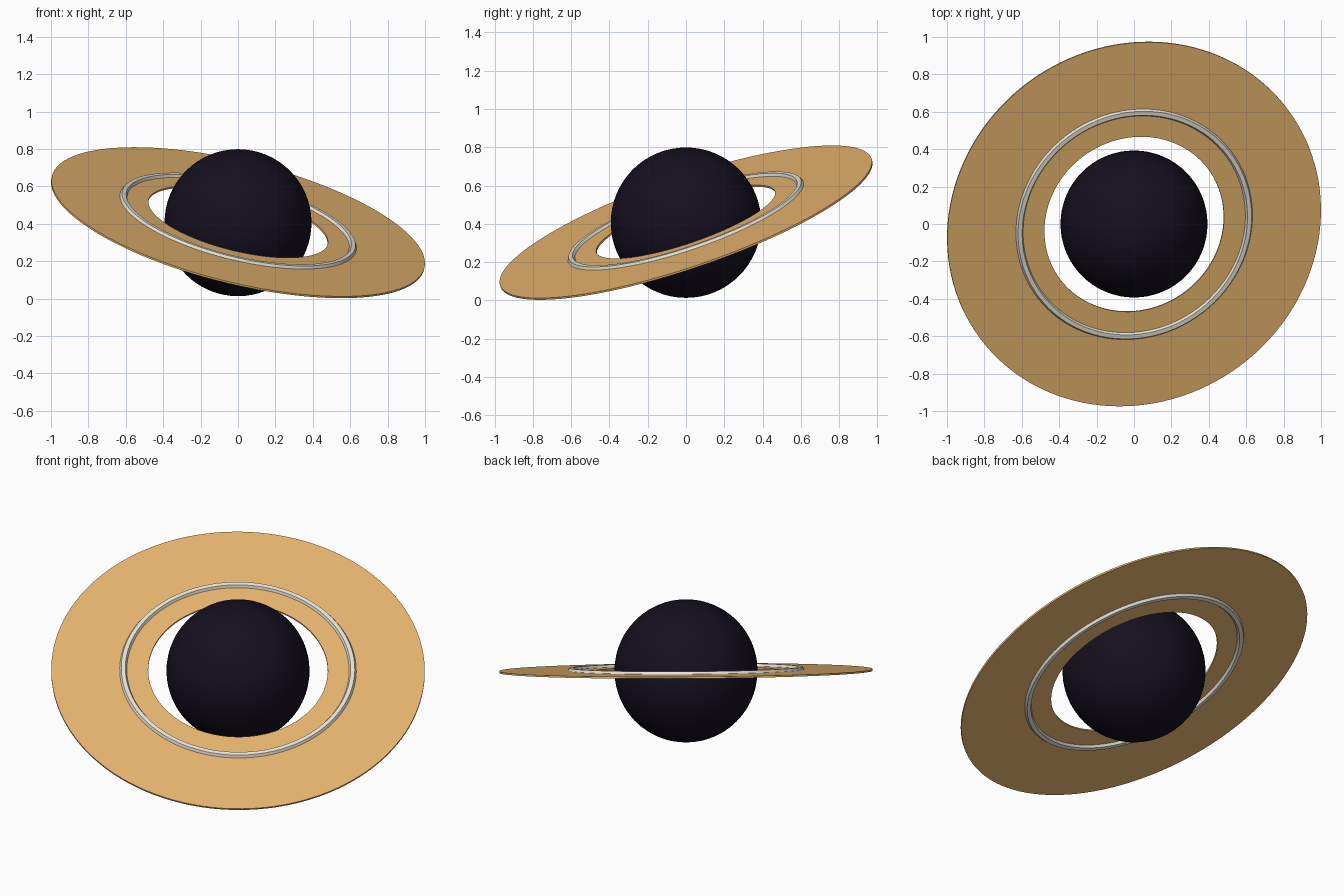
import bpy, bmesh, math
from mathutils import Vector

if "Cube" in bpy.data.objects:
    bpy.data.objects.remove(bpy.data.objects["Cube"])

CENTER = Vector((0, 0, 0.406))
NORMAL = Vector((0.228, -0.315, 0.921)).normalized()
TILT = Vector((0, 0, 1)).rotation_difference(NORMAL).to_matrix().to_4x4()


def material(name, color):
    m = bpy.data.materials.new(name)
    m.diffuse_color = (*color, 1)
    m.use_nodes = True
    m.node_tree.nodes["Principled BSDF"].inputs["Base Color"].default_value = m.diffuse_color
    return m


def lathe_ring(name, profile, segments, mat):
    """Revolve a closed (radius, height) profile, then tilt it to the ring plane."""
    bm = bmesh.new()
    rows = []
    for i in range(segments):
        a = 2 * math.pi * i / segments
        rows.append([bm.verts.new((r * math.cos(a), r * math.sin(a), z)) for r, z in profile])
    n = len(profile)
    for i in range(segments):
        p, q = rows[i], rows[(i + 1) % segments]
        for j in range(n):
            k = (j + 1) % n
            bm.faces.new((p[j], q[j], q[k], p[k]))
    bmesh.ops.recalc_face_normals(bm, faces=bm.faces)
    bm.transform(TILT)
    me = bpy.data.meshes.new(name)
    bm.to_mesh(me)
    bm.free()
    me.materials.append(mat)
    ob = bpy.data.objects.new(name, me)
    ob.location = CENTER
    bpy.context.collection.objects.link(ob)
    bpy.ops.object.select_all(action='DESELECT')
    ob.select_set(True)
    bpy.context.view_layer.objects.active = ob
    bpy.ops.object.shade_smooth_by_angle(angle=math.radians(30))
    return ob


# dark planet
bpy.ops.mesh.primitive_uv_sphere_add(segments=64, ring_count=32, radius=0.393, location=CENTER)
planet = bpy.context.object
planet.name = "planet"
planet.data.materials.append(material("dark_purple", (0.008, 0.005, 0.014)))
bpy.ops.object.shade_smooth()

# broad flat golden ring
h = 0.005
lathe_ring("flat_ring", [(0.493, -h), (1.0255, -h), (1.0255, h), (0.493, h)], 128,
           material("gold", (0.80, 0.46, 0.16)))

# six-sided pale band sitting through the flat ring
band = [(0.63 + 0.0225 * math.cos(math.radians(60 * i)),
         0.0225 * math.sin(math.radians(60 * i))) for i in range(6)]
lathe_ring("pale_band", band, 96, material("pale", (0.80, 0.77, 0.68)))
